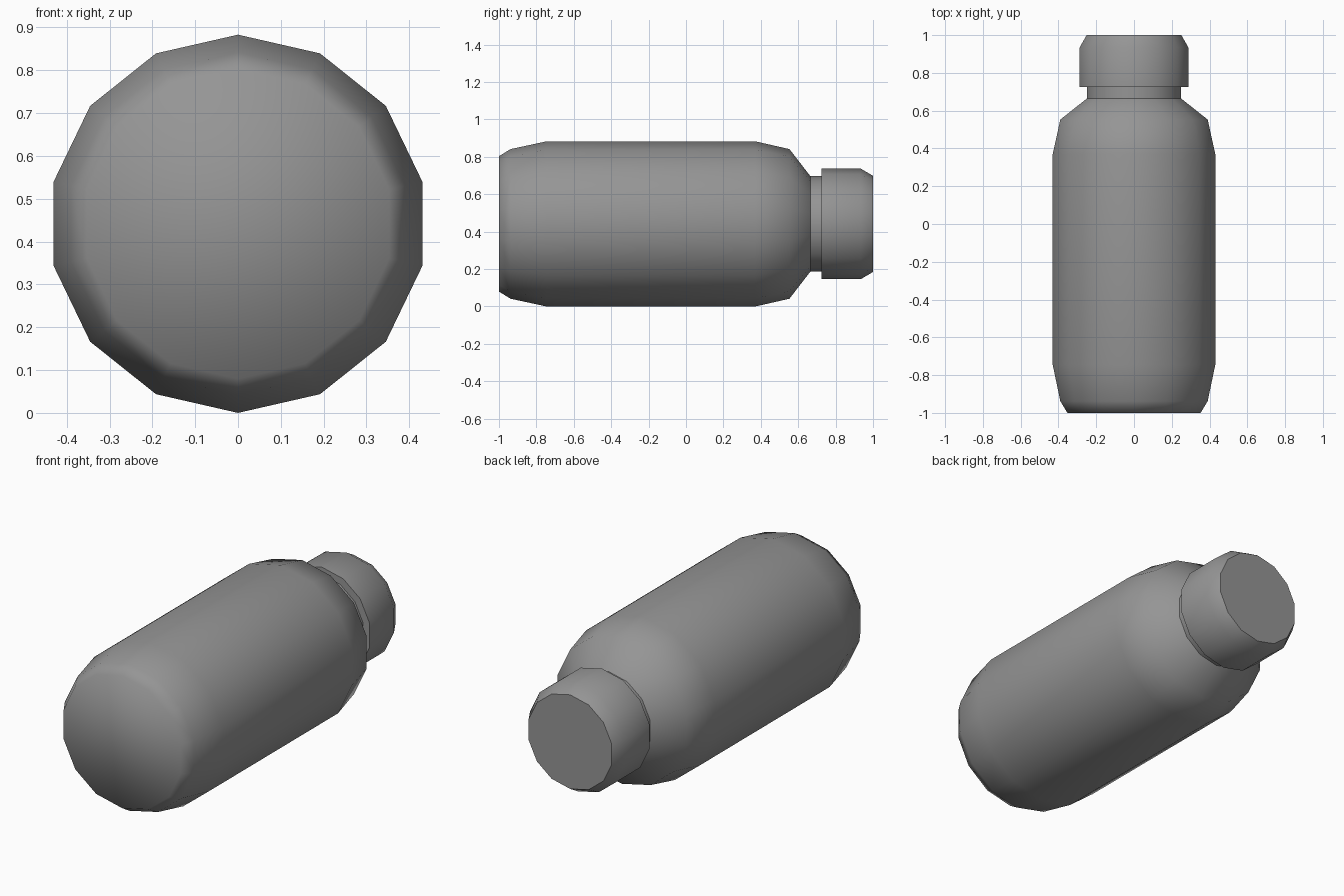
import bpy, bmesh, math

if "Cube" in bpy.data.objects:
    bpy.data.objects.remove(bpy.data.objects["Cube"])

SIDES = 14
AXIS_Z = 0.4415   # height of the bottle's long axis

grey = bpy.data.materials.new("plain grey")
grey.diffuse_color = (0.3, 0.3, 0.3, 1)
grey.use_nodes = True
grey.node_tree.nodes["Principled BSDF"].inputs["Base Color"].default_value = grey.diffuse_color


def lathe(name, profile, sharp_rings):
    """Turn (y, radius) points round the long axis and close both ends."""
    bm = bmesh.new()
    rings = []
    for y, r in profile:
        angles = [2 * math.pi * i / SIDES for i in range(SIDES)]
        rings.append([bm.verts.new((r * math.sin(a), y, AXIS_Z + r * math.cos(a)))
                      for a in angles])
    for a, b in zip(rings, rings[1:]):
        for i in range(SIDES):
            j = (i + 1) % SIDES
            bm.faces.new((a[i], a[j], b[j], b[i]))
    bm.faces.new(rings[0])
    bm.faces.new(rings[-1])
    bmesh.ops.recalc_face_normals(bm, faces=bm.faces)
    for f in bm.faces:
        f.smooth = True
    for k in sharp_rings:
        for i in range(SIDES):
            bm.edges.get((rings[k][i], rings[k][(i + 1) % SIDES])).smooth = False
    mesh = bpy.data.meshes.new(name)
    bm.to_mesh(mesh)
    bm.free()
    mesh.materials.append(grey)
    obj = bpy.data.objects.new(name, mesh)
    bpy.context.collection.objects.link(obj)
    return obj


# Bottle body with rounded base, shoulder and short neck
lathe("bottle_body",
      [(-1.0, 0.362), (-0.938, 0.40), (-0.745, 0.4415), (0.37, 0.4415),
       (0.553, 0.40), (0.665, 0.255), (0.74, 0.255)],
      sharp_rings=[5, 6])

# Screw cap with chamfered end
lathe("bottle_cap",
      [(0.725, 0.295), (0.935, 0.295), (1.0, 0.257)],
      sharp_rings=[0, 2])
